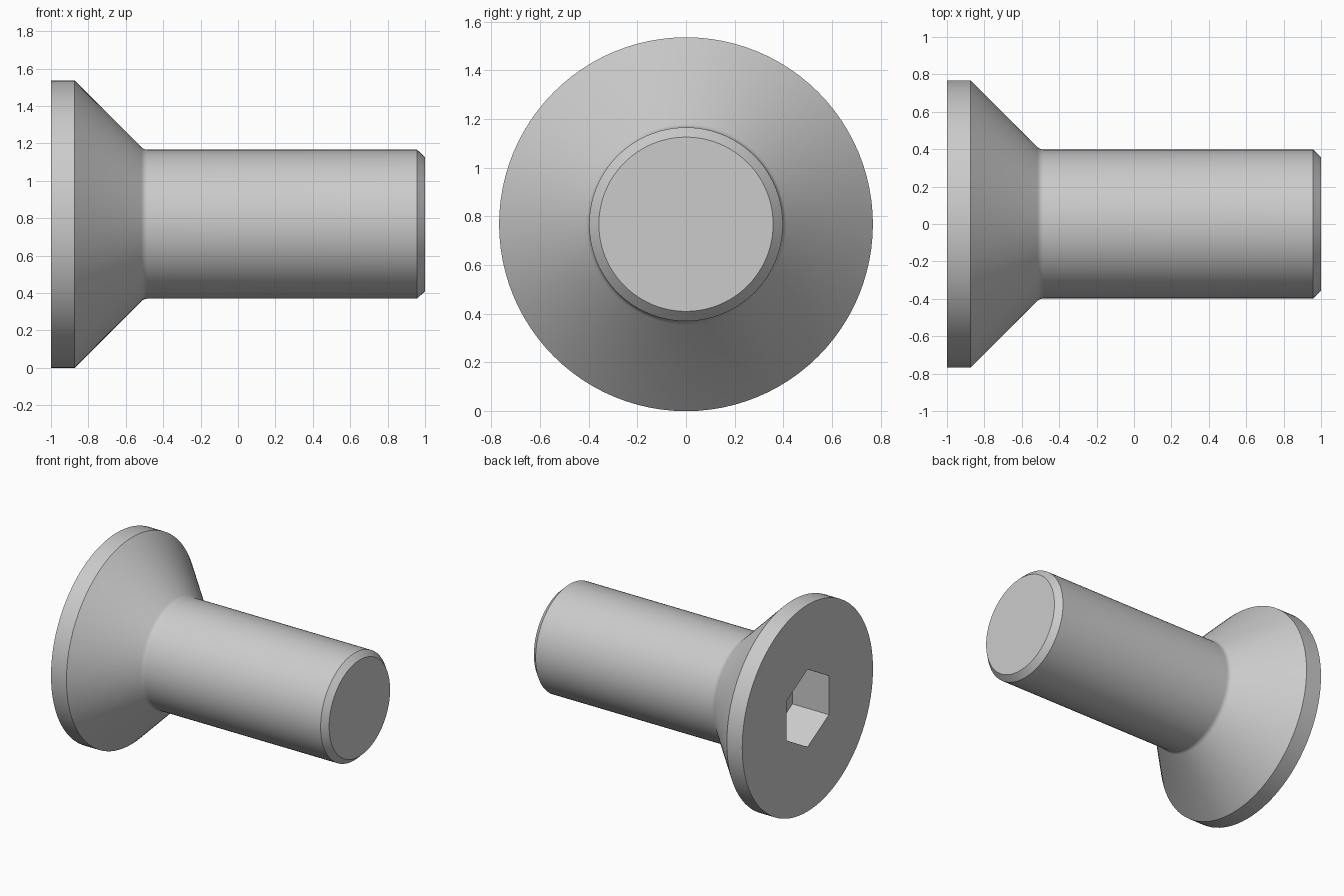
import bpy, bmesh
from math import sin, cos, pi, radians

if "Cube" in bpy.data.objects:
    bpy.data.objects.remove(bpy.data.objects["Cube"])

N = 96            # segments around the axis (multiple of 6)
HEAD_R = 0.768
SHAFT_R = 0.398
SOCKET_R = 0.289  # socket centre to corner


def round_radius(r):
    return lambda a: r


def hex_radius(r):
    # Distance to a hexagon outline, corners at top and bottom
    return lambda a: r * cos(pi / 6) / cos(a % (pi / 3) - pi / 6)


# Small blend where the cone meets the shaft
neck = (-0.873 + HEAD_R - SHAFT_R)
f = 0.02
fillet = []
for i in range(5):
    t = i / 4
    x = (1 - t) ** 2 * (neck - f * 0.7) + 2 * t * (1 - t) * neck + t * t * (neck + f)
    r = (1 - t) ** 2 * (SHAFT_R + f * 0.7) + (1 - (1 - t) ** 2) * SHAFT_R
    fillet.append((x, round_radius(r)))

# Sections along x, from the socket floor around to the shaft tip
sections = [
    (-0.70, hex_radius(SOCKET_R)),
    (-1.0, hex_radius(SOCKET_R)),
    (-1.0, round_radius(HEAD_R)),
    (-0.873, round_radius(HEAD_R)),
    *fillet,
    (0.958, round_radius(SHAFT_R)),
    (1.0, round_radius(0.358)),
]

bm = bmesh.new()
rings = []
for x, radius in sections:
    ring = []
    for i in range(N):
        a = 2 * pi * i / N
        r = radius(a)
        ring.append(bm.verts.new((x, r * sin(a), HEAD_R + r * cos(a))))
    rings.append(ring)

# Walls between sections
for r0, r1 in zip(rings, rings[1:]):
    for i in range(N):
        j = (i + 1) % N
        bm.faces.new((r0[i], r0[j], r1[j], r1[i]))

# Socket floor and shaft tip
bm.faces.new(rings[0])
bm.faces.new(rings[-1])
bmesh.ops.recalc_face_normals(bm, faces=bm.faces)

mesh = bpy.data.meshes.new("countersunk_bolt")
bm.to_mesh(mesh)
bm.free()
bolt = bpy.data.objects.new("countersunk_bolt", mesh)
bpy.context.collection.objects.link(bolt)

# Smooth curved sides, crisp edges
bpy.context.view_layer.objects.active = bolt
bolt.select_set(True)
bpy.ops.object.shade_smooth_by_angle(angle=radians(30))
